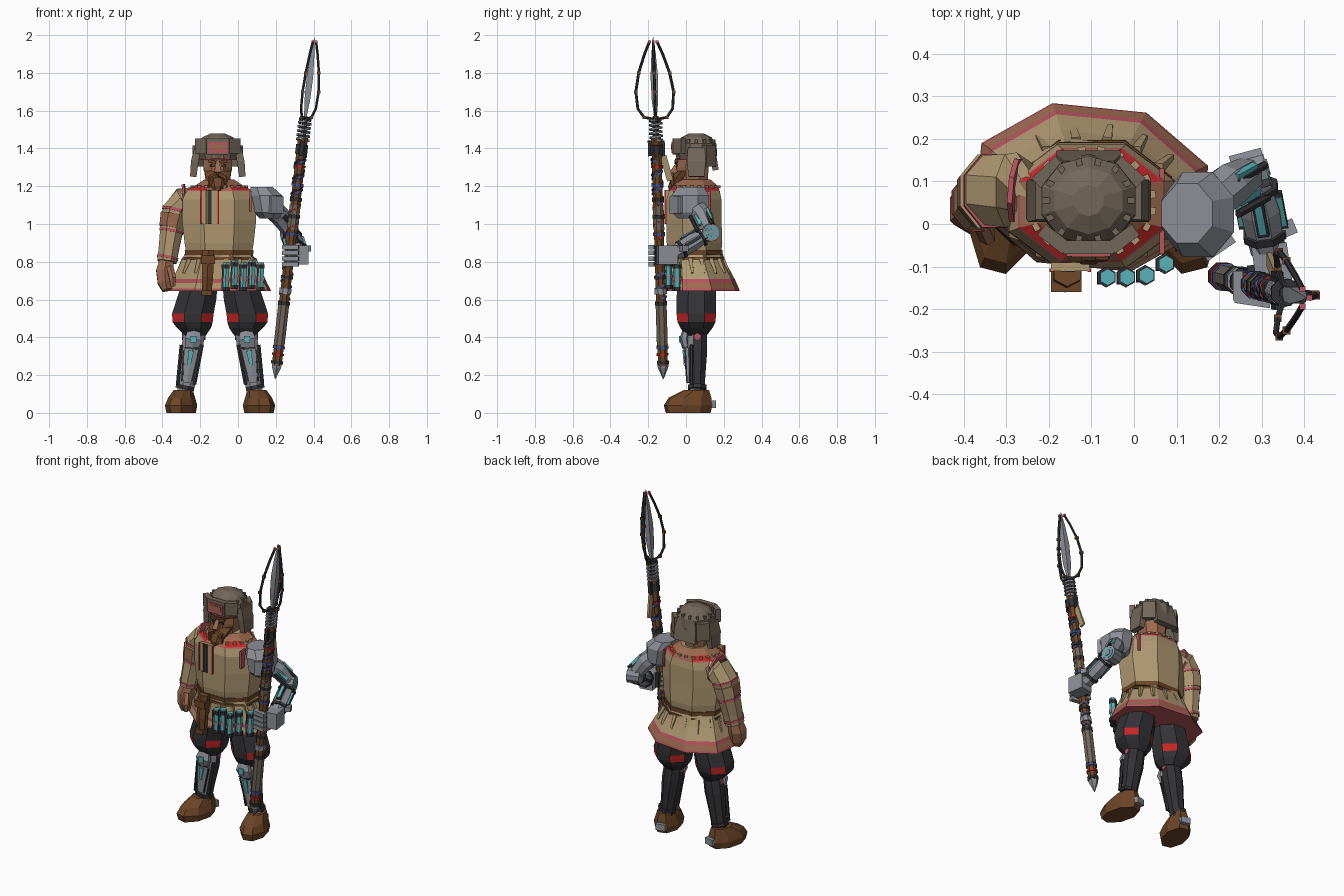
import bpy, bmesh, math
from mathutils import Vector, Matrix

if "Cube" in bpy.data.objects:
    bpy.data.objects.remove(bpy.data.objects["Cube"])

PALETTE = {
    "tan cloth": (.43, .31, .165), "pink trim": (.48, .09, .11), "red cloth": (.55, .02, .02),
    "dark cloth": (.033, .033, .038), "brown leather": (.15, .06, .02), "skin": (.33, .145, .078),
    "hat felt": (.17, .135, .1), "grey metal": (.26, .275, .305), "cyan glow": (.1, .45, .48),
    "blue wrap": (.06, .09, .3)}
TAN, PINK, RED, DARK, BROWN, SKIN, FELT, METAL, CYAN, BLUE = PALETTE
MATS = {}
for label, rgb in PALETTE.items():
    m = bpy.data.materials.new(label)
    m.use_nodes = True
    m.diffuse_color = (*rgb, 1)
    m.node_tree.nodes["Principled BSDF"].inputs["Base Color"].default_value = (*rgb, 1)
    MATS[label] = m


def skin(name, rings, mat, rule=None):
    """Bridge rings into a closed solid; rule(ring, side) may name another material, ring -1 is the base."""
    bm, used, n = bmesh.new(), [mat], len(rings[0])
    vs = [[bm.verts.new(p) for p in ring] for ring in rings]

    def face(verts, i, j):
        pick = (rule and rule(i, j)) or mat
        if pick not in used:
            used.append(pick)
        bm.faces.new(verts).material_index = used.index(pick)

    for i in range(len(vs) - 1):
        for j in range(n):
            k = (j + 1) % n
            face((vs[i][j], vs[i][k], vs[i + 1][k], vs[i + 1][j]), i, j)
    face(vs[0], -1, 0)
    bm.faces.new(vs[-1])
    bmesh.ops.recalc_face_normals(bm, faces=bm.faces)
    me = bpy.data.meshes.new(name)
    bm.to_mesh(me)
    bm.free()
    for u in used:
        me.materials.append(MATS[u])
    ob = bpy.data.objects.new(name, me)
    bpy.context.collection.objects.link(ob)
    return ob


def ring(c, u, v, n):
    k = 1 / math.cos(math.pi / n)
    angles = [(j - .5) * math.tau / n for j in range(n)]
    return [c + u * (math.cos(a) * k) + v * (math.sin(a) * k) for a in angles]


def loft(name, rows, mat, n=8, rule=None):
    """Stack of level rings; each row is z, centre x, centre y, half width, half depth."""
    return skin(name, [ring(Vector((x, y, z)), Vector((rx, 0, 0)), Vector((0, ry, 0)), n)
                       for z, x, y, rx, ry in rows], mat, rule)


def tube(name, pts, radii, mat, n=8, flat=1, rule=None):
    """Section swept along points; flat scales it in the second direction."""
    pts, rings = [Vector(p) for p in pts], []
    for i, p in enumerate(pts):
        t = (pts[min(i + 1, len(pts) - 1)] - pts[max(i - 1, 0)]).normalized()
        ref = Vector((0, 1, 0)) if abs(t.x) > .9 else Vector((1, 0, 0))
        u = (ref - t * ref.dot(t)).normalized()
        r = radii[i] if isinstance(radii, (list, tuple)) else radii
        rings.append(ring(p, u * r, t.cross(u) * r * flat, n))
    return skin(name, rings, mat, rule)


def box(name, c, h, mat, turn=0):
    ob = loft(name, [(s * h[2], 0, 0, h[0], h[1]) for s in (-1, 1)], mat, n=4)
    ob.data.transform(Matrix.Translation(c) @ Matrix.Rotation(turn, 4, "Z"))
    return ob


CX = -.1

# Legs: boots, shins with front armour, baggy trousers
for s, side in ((-1, "right"), (1, "left")):
    def X(off):
        return CX + .005 + s * off
    boot = loft(side + "_boot", [(0, 0, -.045, .068, .115), (.04, 0, -.045, .075, .125),
                                 (.08, 0, -.035, .062, .11), (.12, 0, 0, .046, .065)], BROWN)
    clasp = box(side + "_heel_clasp", (0, .085, .045), (.03, .015, .02), METAL)
    for ob in (boot, clasp):
        ob.data.transform(Matrix.Translation((X(.195), .055, 0)) @ Matrix.Rotation(s * .25, 4, "Z"))
    tube(side + "_shin", [(X(.185), .06, .1), (X(.17), .06, .2), (X(.15), .06, .33), (X(.135), .06, .43)],
         [.042, .047, .058, .055], DARK, flat=.9, rule=lambda i, j: METAL if j in (5, 6, 7) else None)
    tube(side + "_ankle_ring", [(X(.188), .06, .125), (X(.184), .06, .145)], .049, DARK)
    tube(side + "_shin_plate", [(X(.175), .012, .16), (X(.15), .005, .34)], [.022, .038], METAL, n=6, flat=.4)
    tube(side + "_shin_light", [(X(.165), -.009, .25), (X(.153), -.014, .33)], [.008, .015], CYAN, n=4, flat=.3)
    tube(side + "_knee_cap", [(X(.148), .0, .345), (X(.142), -.01, .39), (X(.138), .0, .44)],
         [.035, .045, .03], METAL, n=6, flat=.5)
    box(side + "_knee_gap", (X(.149), -.008, .345), (.036, .012, .004), DARK)
    box(side + "_knee_light", (X(.142), -.034, .39), (.016, .004, .018), CYAN)
    for k in (-1, 1):
        tube(side + "_shin_rod", [(X(.18) + k * .045, .028, .15), (X(.15) + k * .055, .028, .36)], .009, DARK, n=6)
        tube(side + "_shin_edge", [(X(.176) + k * .026, .004, .17), (X(.152) + k * .04, -.004, .33)], .004, DARK, n=4)
    tube(side + "_knee_bolt", [(X(.14) - .062, .06, .405), (X(.14) + .062, .06, .405)], .016, PINK, n=6)
    loft(side + "_trouser", [(.41, X(.13), .055, .055, .055), (.45, X(.138), .055, .09, .085),
                             (.48, X(.145), .055, .106, .1), (.525, X(.144), .055, .11, .105),
                             (.6, X(.125), .055, .105, .105), (.72, X(.1), .055, .09, .1)], DARK,
         rule=lambda i, j: RED if i == 2 and j % 2 else None)


# Tunic: flared skirt, torso, pleats, trim
def hem_rule(i, j):
    if i in (-1, 0, 2):
        return PINK
    return SKIN if i == 1 and j not in (5, 6, 7) else None


skirt = loft("skirt", [(.645, 0, .0, .268, .188), (.658, 0, -.001, .264, .186), (.688, 0, -.006, .248, .178),
                       (.708, 0, -.01, .24, .173), (.78, 0, -.026, .203, .152),
                       (.84, 0, -.036, .175, .138)], TAN, rule=hem_rule)
skirt.data.transform(Matrix.Translation((CX, .086, 0)) @ Matrix.Rotation(-.1, 4, "Z"))
loft("torso", [(.82, CX, .047, .17, .136), (.9, CX, .045, .183, .147), (1.02, CX, .042, .196, .146),
               (1.13, CX, .042, .194, .145), (1.175, CX, .045, .173, .134), (1.181, CX, .046, .168, .131),
               (1.205, CX, .05, .125, .115), (1.235, CX, .05, .08, .08)], TAN,
     rule=lambda i, j: {4: PINK, 5: RED if j % 2 else SKIN, 6: SKIN}.get(i))
loft("belt", [(.835, CX, .048, .18, .144), (.862, CX, .047, .182, .146)], BROWN)
loft("belt_cord", [(.81, CX, .05, .189, .148), (.824, CX, .05, .187, .147)], BROWN)
for k in range(16):
    a = (k + .5) * math.tau / 16
    f = 1 / math.cos((a + math.pi / 8) % (math.pi / 4) - math.pi / 8)
    c, d = math.cos(a) * f, math.sin(a) * f
    tube("skirt_pleat", [(CX + .222 * c, .067 + .162 * d, .74), (CX + .186 * c, .052 + .142 * d, .815)],
         [.006, .011], TAN, n=4)
box("placket", (-.15, -.1, 1.09), (.045, .01, .09), TAN)
for x, w, mat in ((-.195, .004, RED), (-.105, .004, RED), (-.15, .011, DARK), (-.168, .004, BROWN)):
    box("placket_strip", (x, -.109, 1.09), (w, .004, .09), mat)
for k in range(20):
    a = (k + .5) * math.tau / 20
    box("collar_stitch", (CX + .146 * math.cos(a), .05 + .126 * math.sin(a), 1.197), (.007, .009, .006), TAN, a)

# Cloth arm and hand
tube("right_sleeve", [(-.22, .075, 1.13), (-.29, .08, 1.12), (-.332, .08, 1.07), (-.353, .07, .96),
                      (-.366, .055, .87), (-.376, .045, .8)], [.055, .072, .068, .06, .054, .051], TAN, flat=1.2)
for z, x, y, r in ((1.08, -.328, .078, .072), (.97, -.351, .071, .064), (.83, -.371, .051, .056)):
    tube("sleeve_trim", [(x, y, z), (x - .003, y - .001, z - .014)], r, PINK, flat=1.2)
tube("armhole_trim", [(-.27, .079, 1.124), (-.282, .08, 1.122)], .074, PINK, flat=1.2)
tube("sleeve_patch", [(-.339, .077, 1.05), (-.352, .071, .98)], [.071, .065], TAN, flat=1.22,
     rule=lambda i, j: SKIN if j in (2, 3, 4) else None)
tube("right_hand", [(-.378, .045, .81), (-.388, .035, .75), (-.385, .025, .69), (-.375, .015, .65)],
     [.036, .045, .04, .025], SKIN, n=6, flat=1.1)
tube("right_thumb", [(-.36, .0, .77), (-.345, -.03, .71), (-.345, -.03, .67)], [.018, .018, .012], SKIN, n=6)

# Mechanical arm
loft("shoulder_plate", [(1.03, .165, .025, .05, .07), (1.06, .16, .022, .075, .095), (1.15, .15, .022, .085, .1),
                        (1.195, .125, .025, .06, .07)], METAL)
box("shoulder_rim", (.2, -.055, 1.1), (.04, .012, .045), METAL, .6)
box("shoulder_seam", (.066, .03, 1.12), (.006, .1, .055), PINK)
elbow, wrist = Vector((.28, .125, .955)), Vector((.315, -.06, .845))
tube("upper_arm", [(.16, .04, 1.1), (.225, .09, 1.04), elbow], [.05, .05, .036], METAL)
tube("elbow_joint", [elbow + Vector((-.045, -.01, 0)), elbow + Vector((.03, .01, 0))], .046, METAL, n=10)
for reach, r, mat in ((.033, .032, CYAN), (.037, .019, METAL)):
    tube("elbow_disc", [elbow, elbow + Vector((reach, .01, 0))], r, mat, n=10)
tube("forearm", [elbow, elbow.lerp(wrist, .5), wrist], [.032, .046, .04], METAL)
for a, b in ((.2, .26), (.76, .84)):
    tube("forearm_cuff", [elbow.lerp(wrist, a), elbow.lerp(wrist, b)], .05, DARK)
for off in ((.044, 0, .005), (-.044, 0, -.005), (0, -.02, .042)):
    o = Vector(off)
    tube("forearm_frame", [elbow.lerp(wrist, .27) + o, elbow.lerp(wrist, .72) + o], .014, DARK, n=4, flat=.5)
    tube("forearm_light", [elbow.lerp(wrist, .32) + o * 1.06, elbow.lerp(wrist, .68) + o * 1.06], .009, CYAN, n=4)
for off in ((.035, -.028, .0), (.03, .03, .03)):
    o = Vector(off)
    tube("arm_light", [Vector((.21, .08, 1.05)) + o, Vector((.255, .105, .995)) + o], .009, CYAN, n=4)
    tube("arm_rod", [Vector((.2, .06, 1.04)) + o * 1.3, Vector((.27, .1, .96)) + o * 1.3], .009, DARK, n=6)
box("metal_palm", (.325, -.1, .835), (.042, .052, .05), METAL, .15)
box("palm_gap", (.29, -.13, .835), (.02, .035, .045), DARK, .15)
for z in (.79, .82, .85, .88):
    box("metal_finger", (.28, -.178, z - .003), (.042, .014, .012), METAL, -.15)
    box("finger_knuckle", (.245, -.145, z - .003), (.012, .035, .01), METAL)
box("hand_bolt", (.362, -.01, .87), (.018, .018, .016), METAL, .4)

# Belt gear: holster and row of vials
tube("holster", [(-.165, -.125, .63), (-.162, -.13, .72), (-.157, -.115, .86)], [.024, .03, .031], BROWN, n=6, flat=.9)
box("holster_flap", (-.159, -.135, .81), (.036, .025, .022), BROWN)
box("holster_foot", (-.165, -.135, .635), (.028, .025, .014), BROWN)
for k in range(5):
    x = -.062 + k * .046
    y = -.125 + 3.2 * max(0, x - .01) ** 1.7
    low = .655 + k % 2 * .012
    loft("vial", [(low, x - .006, y, .017, .017), (low + .142, x, y, .017, .017)], CYAN, n=6)
    for z, mat in ((low, DARK), (low + .055, METAL), (low + .12, DARK)):
        loft("vial_band", [(z - .011, x - .004, y, .021, .021), (z + .011, x - .003, y, .021, .021)], mat, n=6)
    tube("vial_clip", [(x - .02, y - .012, low), (x - .016, y - .012, low + .12)], .005, DARK, n=4)

# Head, face, beard
HX = -.107
loft("head", [(1.19, HX, .04, .055, .06), (1.23, HX, .035, .065, .08), (1.3, HX, .035, .075, .085),
              (1.38, HX, .04, .075, .085)], SKIN)
tube("nose", [(HX, -.045, 1.32), (HX, -.068, 1.275), (HX, -.05, 1.262)], [.01, .018, .012], SKIN, n=4)
loft("beard", [(1.165, HX, -.075, .016, .014), (1.2, HX, -.06, .04, .035), (1.25, HX, -.03, .062, .045),
               (1.28, HX, -.01, .072, .035)], BROWN)
for s in (-1, 1):
    tube("moustache", [(HX + s * .004, -.075, 1.262), (HX + s * .036, -.075, 1.245), (HX + s * .045, -.07, 1.19)],
         [.012, .013, .006], BROWN, n=5)
    box("eye", (HX + s * .028, -.05, 1.308), (.012, .004, .007), DARK)
    tube("eyebrow", [(HX + s * .01, -.054, 1.325), (HX + s * .048, -.05, 1.335)], .008, BROWN, n=4)

# Fur hat with flaps
loft("hat_dome", [(1.345, HX, .055, .1, .1), (1.37, HX, .055, .112, .105), (1.425, HX, .055, .11, .1),
                  (1.46, HX, .055, .08, .075), (1.48, HX, .055, .035, .035)], FELT, n=10)
for k in range(14):
    a = k * math.tau / 14
    box("hat_stud", (HX + .1 * math.cos(a), .055 + .092 * math.sin(a), 1.438), (.009, .007, .009), FELT, a)
for s in (-1, 1):
    tube("ear_flap", [(HX + s * .107, .055, 1.4), (HX + s * .122, .055, 1.33), (HX + s * .13, .055, 1.25)],
         [.018, .02, .017], FELT, n=4, flat=2.5)
    box("visor_side", (HX + s * .082, -.035, 1.412), (.036, .016, .04), FELT, s * .65)
    box("rear_flap", (HX + s * .095, .122, 1.36), (.038, .016, .055), FELT, -s * .75)
tube("back_flap", [(HX, .135, 1.42), (HX, .146, 1.35), (HX, .157, 1.285)], [.06, .075, .075], FELT, n=4, flat=.22)
box("visor", (HX, -.055, 1.41), (.06, .016, .043), FELT)
box("visor_badge", (HX, -.072, 1.405), (.052, .004, .028), PINK)
box("visor_badge_inset", (HX, -.076, 1.408), (.04, .003, .014), SKIN)
loft("hat_trim", [(1.338, HX, .05, .096, .1), (1.348, HX, .05, .102, .105)], PINK, n=10)


# Spear: leaning axis with wraps, spring and caged blade
def P(z, dx=0, dy=0):
    t = z - .18
    return Vector((.197 + .115 * t + dx, -.12 - .03 * t + dy, z))


def band(name, lo, hi, r, mat, n=8):
    return tube(name, [P(lo), P(hi)], r, mat, n)


def coil(name, lo, hi, turns, r, wire, mat):
    steps = turns * 8
    tube(name, [P(lo + (hi - lo) * k / steps, r * math.cos(k * math.pi / 4), r * math.sin(k * math.pi / 4))
                for k in range(steps + 1)], wire, mat, n=4)


tube("spear_foot", [P(.18), P(.24), P(.26)], [.002, .024, .026], METAL, n=6)
band("spear_shaft", .25, 1.46, .026, BROWN)
band("spear_lower_grip", .36, .57, .029, FELT)
band("spear_upper_grip", .97, 1.1, .029, FELT)
for lo, hi, mat in ((.26, .275, DARK), (.305, .315, RED), (.34, .355, BLUE), (.57, .59, DARK), (.63, .66, METAL),
                    (.71, .725, DARK), (.94, .955, BLUE), (1.03, 1.05, DARK), (1.12, 1.14, DARK),
                    (1.2, 1.215, BLUE), (1.3, 1.31, RED), (1.37, 1.42, DARK), (1.545, 1.56, DARK)):
    band("spear_band", lo, hi, .032, mat)
coil("blue_wrap", .6, .8, 3, .026, .006, BLUE)
coil("red_wrap", .92, 1.1, 2, .026, .005, RED)
coil("dark_wrap", 1.12, 1.36, 3, .026, .006, DARK)
coil("blue_upper_wrap", 1.1, 1.34, 3, .027, .005, BLUE)
band("spring_core", 1.42, 1.57, .014, DARK, 6)
coil("spring", 1.44, 1.55, 5, .03, .006, METAL)
for s in (-1, 1):
    tube("spear_lug", [P(1.36, 0, s * .035), P(1.44, 0, s * .035)], .01, DARK, n=4)
tube("spear_ribbon", [P(1.36, 0, .035), P(1.23, 0, .068)], .006, TAN, n=4, flat=2.8)
tube("spear_blade", [P(1.56), P(1.66), P(1.78), P(1.9), P(1.99)], [.006, .015, .017, .01, .001], METAL,
     n=4, flat=1.15)
for dx, dy in ((.055, 0), (-.03, .1), (-.03, -.1)):
    arc = [(1.555, .1), (1.565, .6), (1.61, .92), (1.7, 1), (1.8, .82), (1.9, .48), (1.965, .2)]
    path = [P(z, dx * f, dy * f) for z, f in arc]
    tube("cage_prong", path, .0065, DARK, n=6)
    for p in (path[1], path[3], path[4]):
        box("prong_knot", p, (.009, .009, .008), BROWN)
    box("prong_tip", path[-1], (.007, .007, .007), PINK)
